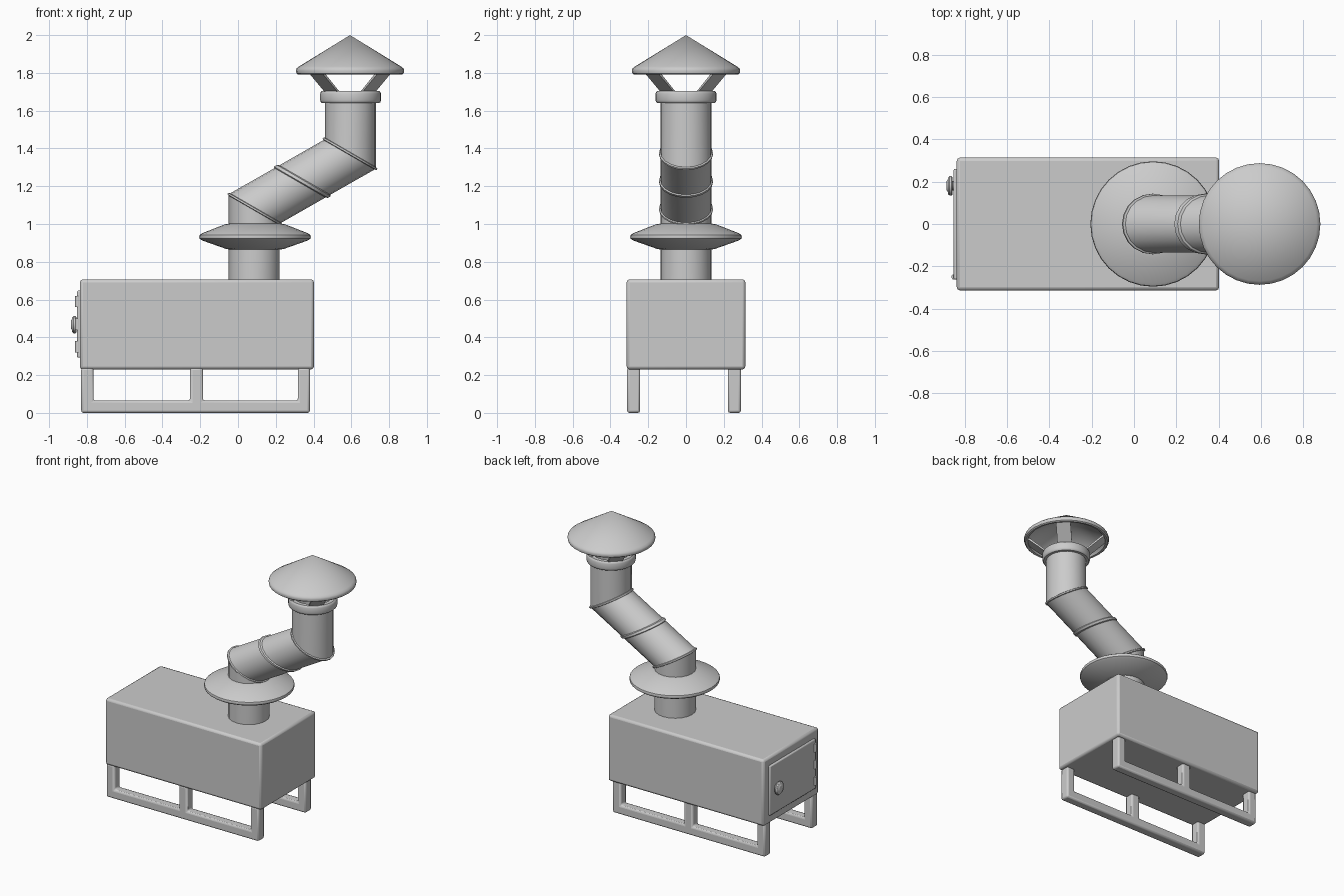
import bpy, bmesh, math
from mathutils import Vector, Matrix

if "Cube" in bpy.data.objects:
    bpy.data.objects.remove(bpy.data.objects["Cube"])


def finish(name, bm, bevel=0.0, angle=35, segs=2):
    bmesh.ops.recalc_face_normals(bm, faces=bm.faces)
    me = bpy.data.meshes.new(name)
    bm.to_mesh(me)
    bm.free()
    ob = bpy.data.objects.new(name, me)
    bpy.context.collection.objects.link(ob)
    if bevel:
        m = ob.modifiers.new("Bevel", 'BEVEL')
        m.width, m.segments = bevel, segs
        m.limit_method = 'ANGLE'
    bpy.ops.object.select_all(action='DESELECT')
    ob.select_set(True)
    bpy.context.view_layer.objects.active = ob
    bpy.ops.object.shade_smooth_by_angle(angle=math.radians(angle))
    return ob


def box(name, lo, hi, bevel=0.0):
    lo, hi = Vector(lo), Vector(hi)
    bm = bmesh.new()
    mat = Matrix.Translation((lo + hi) / 2) @ Matrix.Diagonal((*(hi - lo), 1))
    bmesh.ops.create_cube(bm, size=1, matrix=mat)
    return finish(name, bm, bevel)


def rings(name, data, sides, closed=False, angle=35, matrix=None):
    """Skin circular rings (centre x, centre z, radius, tilt slope)."""
    bm = bmesh.new()
    loops = []
    for cx, cz, r, k in data:
        if r == 0:
            loops.append([bm.verts.new((cx, 0, cz))] * sides)
            continue
        pts = []
        for i in range(sides):
            a = 2 * math.pi * i / sides
            dx = r * math.cos(a)
            pts.append(bm.verts.new((cx + dx, r * math.sin(a), cz + k * dx)))
        loops.append(pts)
    pairs = list(zip(loops, loops[1:]))
    if closed:
        pairs.append((loops[-1], loops[0]))
    for a, b in pairs:
        for i in range(sides):
            j = (i + 1) % sides
            f = list(dict.fromkeys((a[i], a[j], b[j], b[i])))
            bm.faces.new(f)
    if matrix:
        bm.transform(matrix)
    return finish(name, bm, angle=angle)


def lathe(name, cx, profile, sides=32, **kw):
    return rings(name, [(cx, z, r, 0) for r, z in profile], sides, **kw)


# Stove body
box("firebox", (-0.837, -0.314, 0.23), (0.402, 0.314, 0.707), 0.016)

# Leg frames, one per side
for side, y0 in (("front", -0.312), ("back", 0.222)):
    y1 = y0 + 0.069
    bm = bmesh.new()
    # ladder outline: base rail with three upright posts
    outline = [(-0.83, 0), (0.381, 0), (0.381, 0.24), (0.317, 0.24), (0.317, 0.065),
               (-0.186, 0.065), (-0.186, 0.24), (-0.254, 0.24), (-0.254, 0.065),
               (-0.766, 0.065), (-0.766, 0.24), (-0.83, 0.24)]
    face = bm.faces.new([bm.verts.new((x, y0, z)) for x, z in outline])
    ext = bmesh.ops.extrude_face_region(bm, geom=[face])
    bmesh.ops.translate(bm, vec=(0, y1 - y0, 0),
                        verts=[v for v in ext["geom"] if isinstance(v, bmesh.types.BMVert)])
    finish(side + "_leg_frame", bm, 0.012)

# Door with hinges on the left end
box("door", (-0.852, -0.262, 0.292), (-0.83, 0.26, 0.648), 0.007)
for i, z in enumerate((0.35, 0.47, 0.59)):
    lathe("hinge_%d" % (i + 1), 0, [(0, -0.03), (0.013, -0.03), (0.013, 0.03), (0, 0.03)], 12,
          matrix=Matrix.Translation((-0.849, -0.25, z)))

# Round door knob on a short stem
knob = [(0, -0.01), (0.022, -0.01), (0.022, 0.008), (0.04, 0.008), (0.046, 0.014),
        (0.046, 0.022), (0.04, 0.029), (0.027, 0.032), (0.022, 0.036), (0, 0.037)]
lathe("door_knob", 0, knob, 24,
      matrix=Matrix.Translation((-0.848, 0.18, 0.467)) @ Matrix.Rotation(-math.pi / 2, 4, 'Y'))

# Flue pipe: mitred sections with raised seams
K = -math.tan(math.radians(30))
R, RS = 0.135, 0.143
xa, za, xb, zb = 0.086, 1.08, 0.596, 1.371
xm, zm = (xa + xb) / 2, (za + zb) / 2


def seam(x, z, d0, d1):
    """Small raised band around a mitred joint, offset along the pipe before/after."""
    return [(x - d0[0], z - d0[1], R, K), (x - d0[0] * .6, z - d0[1] * .6, RS, K),
            (x + d1[0] * .6, z + d1[1] * .6, RS, K), (x + d1[0], z + d1[1], R, K)]


up, slant = (0, 0.008), (0.008, 0.0046)
wide = (0.013, 0.0075)
path = [(xa, 0.70, R, 0)] + seam(xa, za, up, slant) + seam(xm, zm, wide, wide) \
    + seam(xb, zb, slant, up) + [(xb, 1.695, R, 0)]
rings("flue_pipe", path, 20, angle=30)

# Flashing disc around the lower pipe
lathe("flashing_disc", 0.09, [(0.13, 0.865), (0.15, 0.867), (0.28, 0.913), (0.293, 0.922),
                              (0.296, 0.932), (0.293, 0.942), (0.28, 0.951),
                              (0.16, 0.998), (0.13, 1.003)], closed=True)

# Collar at the pipe top
lathe("collar", xb, [(0.125, 1.64), (0.152, 1.64), (0.158, 1.645), (0.161, 1.655),
                     (0.161, 1.69), (0.158, 1.699), (0.152, 1.704), (0.125, 1.704)], closed=True)

# Rain cap: hollow cone with rolled rim
lathe("rain_cap", 0.593, [(0, 2.0), (0.27, 1.834), (0.283, 1.824), (0.287, 1.812),
                          (0.284, 1.798), (0.276, 1.792), (0.262, 1.794),
                          (0.256, 1.806), (0, 1.965)])

# Four flat straps holding the cap
for i in range(4):
    bm = bmesh.new()
    w, t = 0.049, 0.012
    prof = [(0.115, 1.69), (0.115 + t * 1.3, 1.69), (0.265, 1.804), (0.265 - t * 1.3, 1.808)]
    a, b = ([bm.verts.new((r, s, z)) for r, z in prof] for s in (-w, w))
    bm.faces.new(a)
    bm.faces.new(b)
    for k in range(4):
        j = (k + 1) % 4
        bm.faces.new((a[k], a[j], b[j], b[k]))
    bm.transform(Matrix.Translation((0.593, 0, 0))
                 @ Matrix.Rotation(math.radians(45 + 90 * i), 4, 'Z'))
    finish("cap_strap_%d" % (i + 1), bm)
